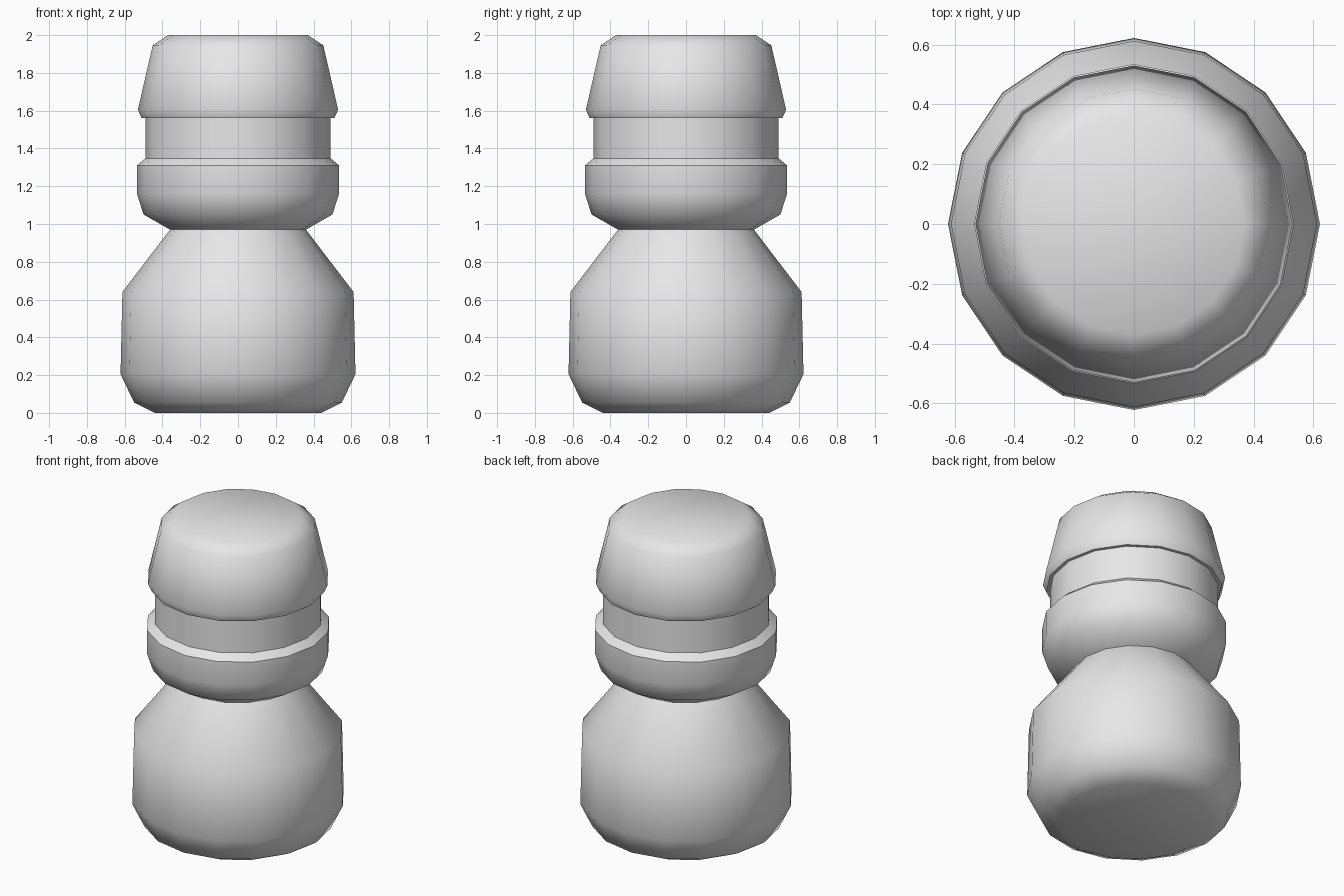
import bpy
import bmesh
from math import cos, sin, pi, radians

cube = bpy.data.objects.get("Cube")
if cube:
    bpy.data.objects.remove(cube, do_unlink=True)

SIDES = 16

# Single plain material
grey = bpy.data.materials.new("light_grey")
grey.use_nodes = True
grey.diffuse_color = (0.8, 0.8, 0.8, 1)
grey.node_tree.nodes["Principled BSDF"].inputs["Base Color"].default_value = (0.8, 0.8, 0.8, 1)


def lathe(name, profile, cap_start=False, cap_end=False):
    """Spin a (radius, height) profile, listed bottom to top, around z."""
    bm = bmesh.new()
    rings = []
    for r, z in profile:
        rings.append([bm.verts.new((r * cos(2 * pi * i / SIDES), r * sin(2 * pi * i / SIDES), z))
                      for i in range(SIDES)])
    for low, high in zip(rings, rings[1:]):
        for i in range(SIDES):
            j = (i + 1) % SIDES
            bm.faces.new((low[i], low[j], high[j], high[i]))
    if cap_start:
        bm.faces.new(rings[0][::-1])
    if cap_end:
        bm.faces.new(rings[-1])
    mesh = bpy.data.meshes.new(name)
    bm.to_mesh(mesh)
    bm.free()
    mesh.materials.append(grey)
    obj = bpy.data.objects.new(name, mesh)
    bpy.context.collection.objects.link(obj)
    bpy.ops.object.select_all(action="DESELECT")
    obj.select_set(True)
    bpy.context.view_layer.objects.active = obj
    bpy.ops.object.shade_smooth_by_angle(angle=radians(46))
    return obj


# Wide base tapering to the neck
lathe("base", [(0.44, 0), (0.55, 0.055), (0.622, 0.205), (0.612, 0.64), (0.36, 0.97)],
      cap_start=True)

# Rounded collar with a chamfered ledge on top
lathe("collar", [(0.36, 0.97), (0.5, 1.05), (0.535, 1.16), (0.535, 1.31), (0.49, 1.348)])

# Recessed straight band
lathe("band", [(0.49, 1.348), (0.49, 1.56)])

# Tapered cap with a flat underside lip and bevelled top
lathe("cap", [(0.49, 1.56), (0.51, 1.56), (0.53, 1.605), (0.452, 1.945), (0.37, 2.0)],
      cap_end=True)
